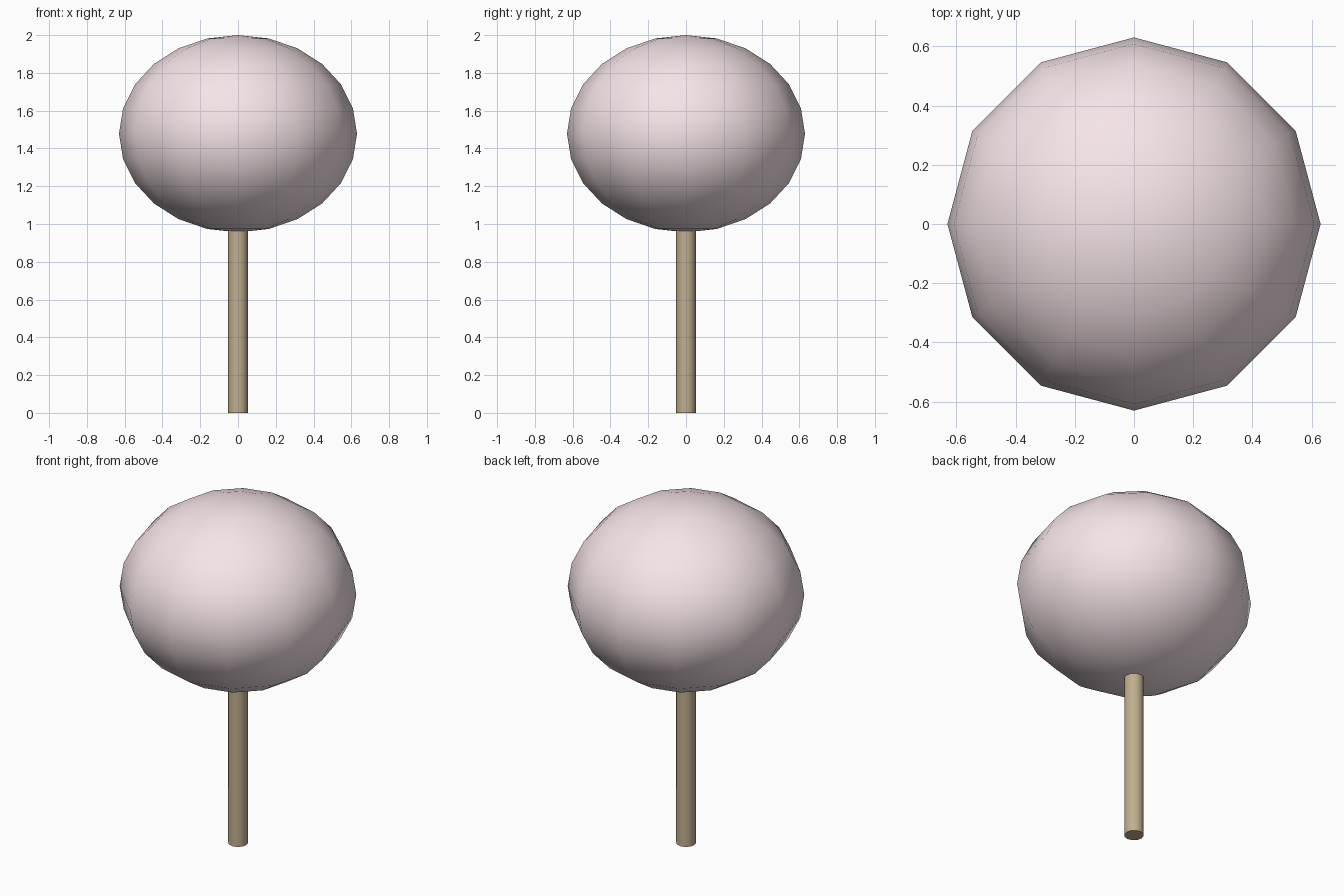
import bpy
import math

if "Cube" in bpy.data.objects:
    bpy.data.objects.remove(bpy.data.objects["Cube"])


def finish(name, color, angle):
    """Name, colour and smooth the active object."""
    ob = bpy.context.object
    ob.name = name
    mat = bpy.data.materials.new(name + "_colour")
    mat.diffuse_color = (*color, 1)
    mat.use_nodes = True
    mat.node_tree.nodes["Principled BSDF"].inputs["Base Color"].default_value = mat.diffuse_color
    ob.data.materials.append(mat)
    bpy.ops.object.transform_apply(location=False, rotation=False, scale=True)
    bpy.ops.object.shade_smooth_by_angle(angle=math.radians(angle))
    return ob


# Trunk: slim round post reaching a little into the crown
TRUNK_TOP = 1.05
bpy.ops.mesh.primitive_cylinder_add(vertices=12, radius=0.0525, depth=TRUNK_TOP,
                                    location=(0, 0, TRUNK_TOP / 2))
finish("trunk", (0.53, 0.43, 0.28), 40)

# Crown: flattened twelve-sided ball
bpy.ops.mesh.primitive_uv_sphere_add(segments=12, ring_count=12, radius=1,
                                     location=(0, 0, 1.478))
bpy.context.object.scale = (0.63, 0.63, 0.522)
finish("crown", (0.92, 0.78, 0.81), 60)
